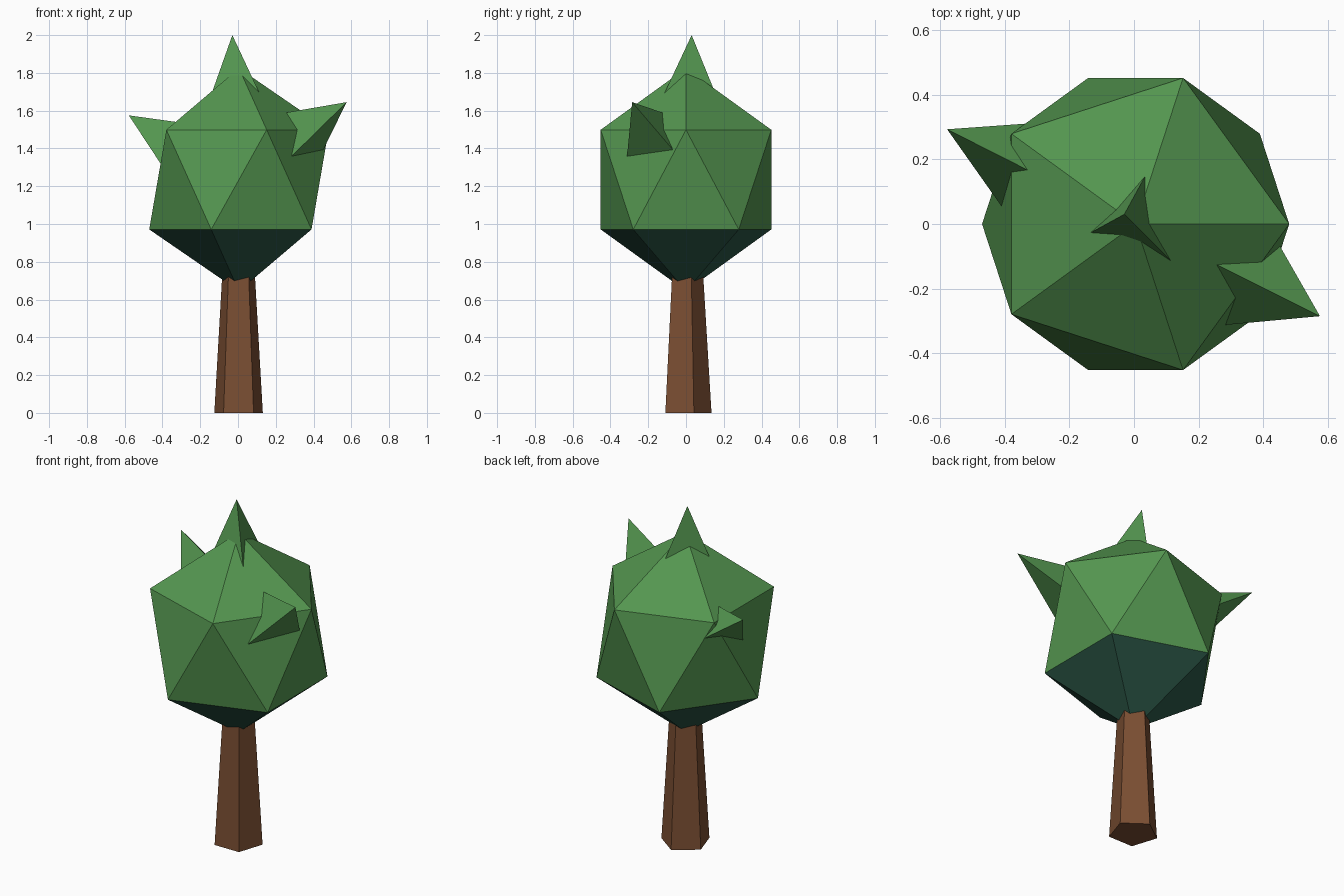
import bpy, bmesh
from mathutils import Matrix, Vector

cube = bpy.data.objects.get("Cube")
if cube:
    bpy.data.objects.remove(cube, do_unlink=True)


def material(name, colour):
    mat = bpy.data.materials.new(name)
    mat.use_nodes = True
    mat.diffuse_color = (*colour, 1)
    mat.node_tree.nodes["Principled BSDF"].inputs["Base Color"].default_value = (*colour, 1)
    return mat


leaf = material("leaf_green", (0.089, 0.305, 0.080))
under = material("deep_teal", (0.025, 0.098, 0.065))
bark = material("bark_brown", (0.195, 0.076, 0.032))


def add_object(name, bm, *mats):
    bmesh.ops.recalc_face_normals(bm, faces=bm.faces)
    mesh = bpy.data.meshes.new(name)
    bm.to_mesh(mesh)
    bm.free()
    for mat in mats:
        mesh.materials.append(mat)
    obj = bpy.data.objects.new(name, mesh)
    bpy.context.scene.collection.objects.link(obj)
    return obj


# Trunk: tapered five-sided post, its top buried in the crown
bm = bmesh.new()
height = 0.78
bmesh.ops.create_cone(bm, cap_ends=True, segments=5, radius1=0.135, radius2=0.088,
                      depth=height, matrix=Matrix.Translation((0.003, 0, height / 2)))
add_object("trunk", bm, bark)

# Crown: slightly stretched icosahedron with a darker underside
bm = bmesh.new()
centre_z = 1.235
bmesh.ops.create_icosphere(bm, subdivisions=1, radius=1,
                           matrix=Matrix.Translation((0.005, 0, centre_z))
                           @ Matrix.Diagonal((0.531, 0.531, 0.59, 1)))
for face in bm.faces:
    face.material_index = 1 if face.calc_center_median().z < 0.95 else 0
add_object("crown", bm, leaf, under)


# Leaf spikes: three-sided points whose edges run on into the crown
def spike(name, tip, corners, sink=1.15):
    bm = bmesh.new()
    tip = Vector(tip)
    top = bm.verts.new(tip)
    base = [bm.verts.new(tip.lerp(Vector(c), sink)) for c in corners]
    for i in range(3):
        bm.faces.new((top, base[i], base[(i + 1) % 3]))
    bm.faces.new(base[::-1])
    add_object(name, bm, leaf)


spike("top_spike", (-0.03, 0.03, 2.0),
      [(0.03, 0.14, 1.73), (-0.14, -0.03, 1.69), (0.12, -0.12, 1.68)])
spike("left_spike", (0.575, -0.285, 1.645),
      [(0.255, -0.125, 1.59), (0.455, -0.075, 1.40), (0.305, -0.31, 1.38)])
spike("right_spike", (-0.578, 0.293, 1.575),
      [(-0.325, 0.165, 1.54), (-0.41, 0.055, 1.32), (-0.34, 0.31, 1.41)])
